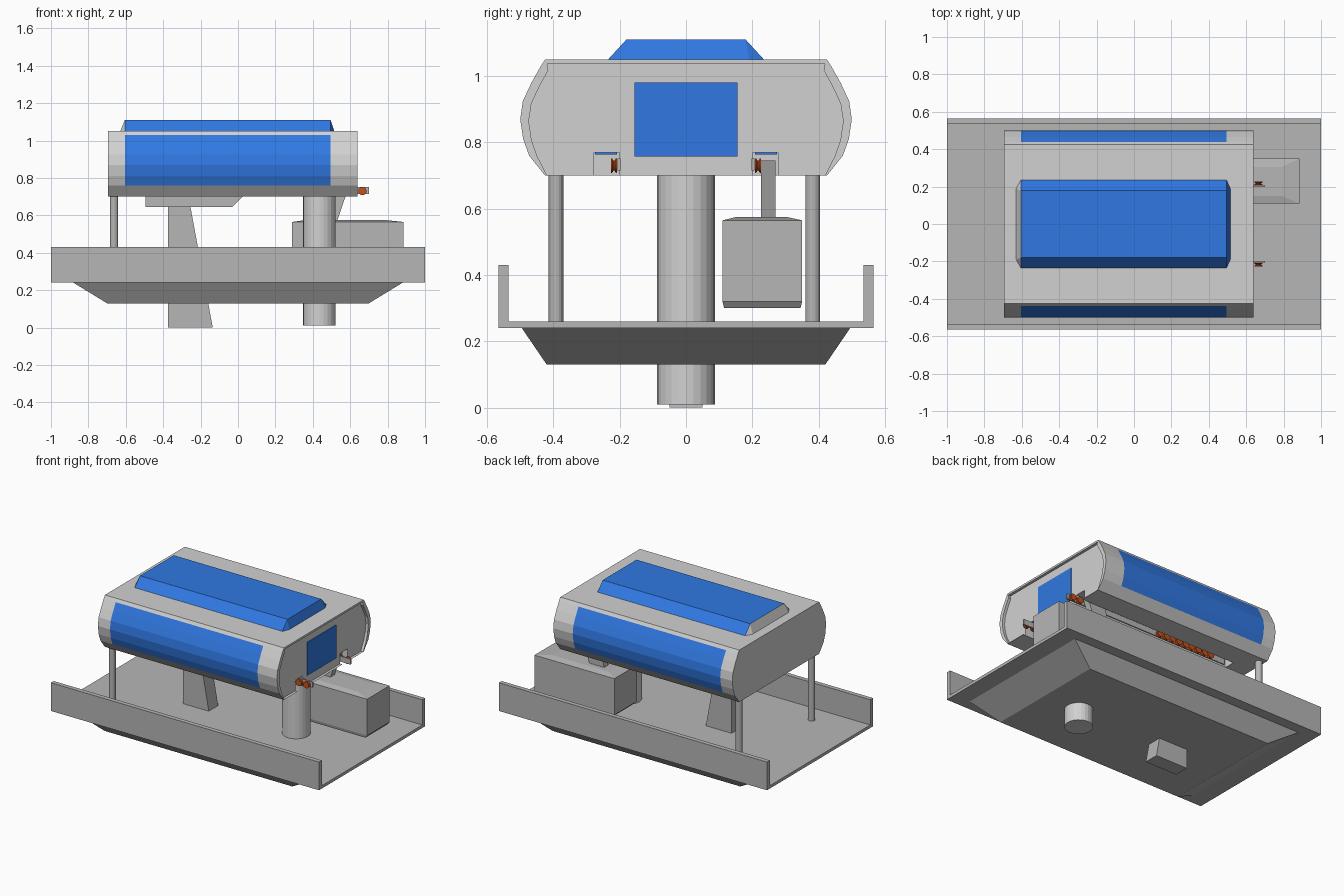
import bpy, bmesh, math
from mathutils import Vector

if "Cube" in bpy.data.objects:
    bpy.data.objects.remove(bpy.data.objects["Cube"])


def material(name, rgb):
    m = bpy.data.materials.new(name)
    m.diffuse_color = (*rgb, 1)
    m.use_nodes = True
    m.node_tree.nodes["Principled BSDF"].inputs["Base Color"].default_value = m.diffuse_color
    return m


LIGHT = material("light grey", (0.64, 0.64, 0.64))
GREY = material("mid grey", (0.47, 0.47, 0.47))
BLUE = material("blue", (0.03, 0.19, 0.76))
ORANGE = material("orange", (0.58, 0.08, 0.01))


def finish(name, bm, *mats):
    bmesh.ops.recalc_face_normals(bm, faces=bm.faces)
    me = bpy.data.meshes.new(name)
    bm.to_mesh(me)
    bm.free()
    for m in mats:
        me.materials.append(m)
    ob = bpy.data.objects.new(name, me)
    bpy.context.collection.objects.link(ob)
    return ob


def hull(name, pts, *mats, rule=None):
    """Convex solid around a few points."""
    bm = bmesh.new()
    for p in pts:
        bm.verts.new(p)
    bmesh.ops.convex_hull(bm, input=bm.verts)
    bmesh.ops.dissolve_limit(bm, angle_limit=0.01, verts=bm.verts, edges=bm.edges)
    bmesh.ops.recalc_face_normals(bm, faces=bm.faces)
    if rule:
        for f in bm.faces:
            f.material_index = rule(f)
    return finish(name, bm, *mats)


def rect(x0, x1, y0, y1, z):
    return [(x, y, z) for x in (x0, x1) for y in (y0, y1)]


def box(name, x0, x1, y0, y1, z0, z1, mat):
    return hull(name, rect(x0, x1, y0, y1, z0) + rect(x0, x1, y0, y1, z1), mat)


def slab(name, profile, y0, y1, mat):
    """Side profile in x, z given thickness in y."""
    return hull(name, [(x, y, z) for x, z in profile for y in (y0, y1)], mat)


def lathe(name, rings, centre, axis, mat, n=24):
    """Turned part: rings of (offset along axis, radius)."""
    bm = bmesh.new()
    loops = []
    for t, r in rings:
        loop = []
        for i in range(n):
            a = 2 * math.pi * i / n
            c, s = r * math.cos(a), r * math.sin(a)
            v = (c, s, t) if axis == 'Z' else (c, t, s)
            loop.append(bm.verts.new(Vector(centre) + Vector(v)))
        loops.append(loop)
    for a, b in zip(loops, loops[1:]):
        for i in range(n):
            bm.faces.new((a[i], a[(i + 1) % n], b[(i + 1) % n], b[i]))
    bm.faces.new(loops[0])
    bm.faces.new(loops[-1])
    return finish(name, bm, mat)


# Tray with a sloping keel below
box("tray_floor", -1, 1, -0.565, 0.565, 0.24, 0.26, GREY)
for s, side in ((-1, "front"), (1, "back")):
    y = sorted((s * 0.535, s * 0.565))
    box(f"tray_wall_{side}", -1, 1, *y, 0.24, 0.43, GREY)
hull("keel", rect(-0.88, 0.88, -0.495, 0.495, 0.24) + rect(-0.7, 0.7, -0.42, 0.42, 0.13), GREY)

# Column, fin, mount plate and posts
lathe("column", [(0.01, 0.087), (0.71, 0.087)], (0.435, 0, 0), 'Z', LIGHT)
slab("fin", [(-0.375, 0), (-0.135, 0), (-0.255, 0.65), (-0.375, 0.65)], -0.05, 0.05, GREY)
slab("fin_mount", [(-0.495, 0.645), (-0.03, 0.645), (0.025, 0.701), (-0.495, 0.701)], -0.08, 0.08, GREY)
for y, side in ((-0.392, "front"), (0.382, "back")):
    lathe(f"post_{side}", [(0.25, 0.022), (0.702, 0.022)], (-0.663, y, 0), 'Z', GREY, 16)

# Equipment box hung on a leaning strut
hull("equipment_box", rect(0.31, 0.87, 0.115, 0.345, 0.3) + rect(0.29, 0.885, 0.11, 0.35, 0.32)
     + rect(0.29, 0.885, 0.11, 0.35, 0.565) + rect(0.36, 0.79, 0.15, 0.305, 0.575), GREY)
slab("box_strut", [(0.42, 0.57), (0.53, 0.57), (0.59, 0.745), (0.46, 0.745)], 0.226, 0.27, GREY)

# Cabin: rounded section lofted along x, recessed at the right end
half = [(0.425, 0.70), (0.473, 0.76), (0.491, 0.81), (0.5, 0.87), (0.492, 0.925),
        (0.466, 0.98), (0.438, 1.03), (0.425, 1.05)]
section = half + [(-y, z) for y, z in reversed(half)]
inner = [(y * 0.948 if 0.7 < z < 1.05 else y * 0.985, 0.7001 + (z - 0.7) * 0.962) for y, z in section]
bm = bmesh.new()
loops = [[bm.verts.new((x, y, z)) for y, z in sec] for x, sec in
         ((-0.695, section), (-0.605, section), (0.495, section), (0.64, section),
          (0.64, inner), (0.622, inner))]
count = len(section)
for k, (a, b) in enumerate(zip(loops, loops[1:])):
    for i in range(count):
        j = (i + 1) % count
        f = bm.faces.new((a[i], a[j], b[j], b[i]))
        c = f.calc_center_median()
        f.material_index = int(k == 1 and 0.76 < c.z < 1.03 and abs(c.y) > 0.43)
bm.faces.new(loops[0])
bm.faces.new(loops[-1])
cabin = finish("cabin", bm, LIGHT, BLUE)

# Two channels cut along the underside, open at the right end
for s in (-1, 1):
    cutter = box("channel_cutter", -0.55, 0.8, *sorted((s * 0.2, s * 0.277)), 0.6, 0.77, LIGHT)
    cutter.hide_render = True
    mod = cabin.modifiers.new("channel", 'BOOLEAN')
    mod.operation, mod.solver, mod.object = 'DIFFERENCE', 'EXACT', cutter
    bpy.context.view_layer.objects.active = cabin
    bpy.ops.object.modifier_apply(modifier=mod.name)
    bpy.data.objects.remove(cutter, do_unlink=True)

# Blue roof hatch (grey left end) and end window
roof = []
for x, out in ((-0.605, -0.63), (0.495, 0.515)):
    for s in (-1, 1):
        roof += [(x, s * 0.235, 1.05), (x, s * 0.18, 1.11), (out, s * 0.19, 1.05)]
hull("roof_hatch", roof, BLUE, LIGHT,
     rule=lambda f: int(f.calc_center_median().x < -0.6))
box("end_window", 0.62, 0.627, -0.155, 0.155, 0.757, 0.98, BLUE)

# Rails with orange grooved rollers in the channels
for s, side in ((-1, "front"), (1, "back")):
    box(f"rail_{side}", -0.54, 0.70, *sorted((s * 0.198, s * 0.207)), 0.715, 0.752, GREY)
    box(f"channel_lining_{side}", -0.04, 0.47, *sorted((s * 0.208, s * 0.275)), 0.763, 0.772, BLUE)
    spots = [0.665, 0.61] + [-0.02 - 0.05 * i for i in range(9)]
    for i, x in enumerate(spots):
        lathe(f"roller_{side}_{i}", [(-0.009, 0.022), (-0.005, 0.021), (0, 0.013),
                                     (0.005, 0.021), (0.009, 0.022)],
              (x, s * 0.217, 0.73), 'Y', ORANGE, 16)
